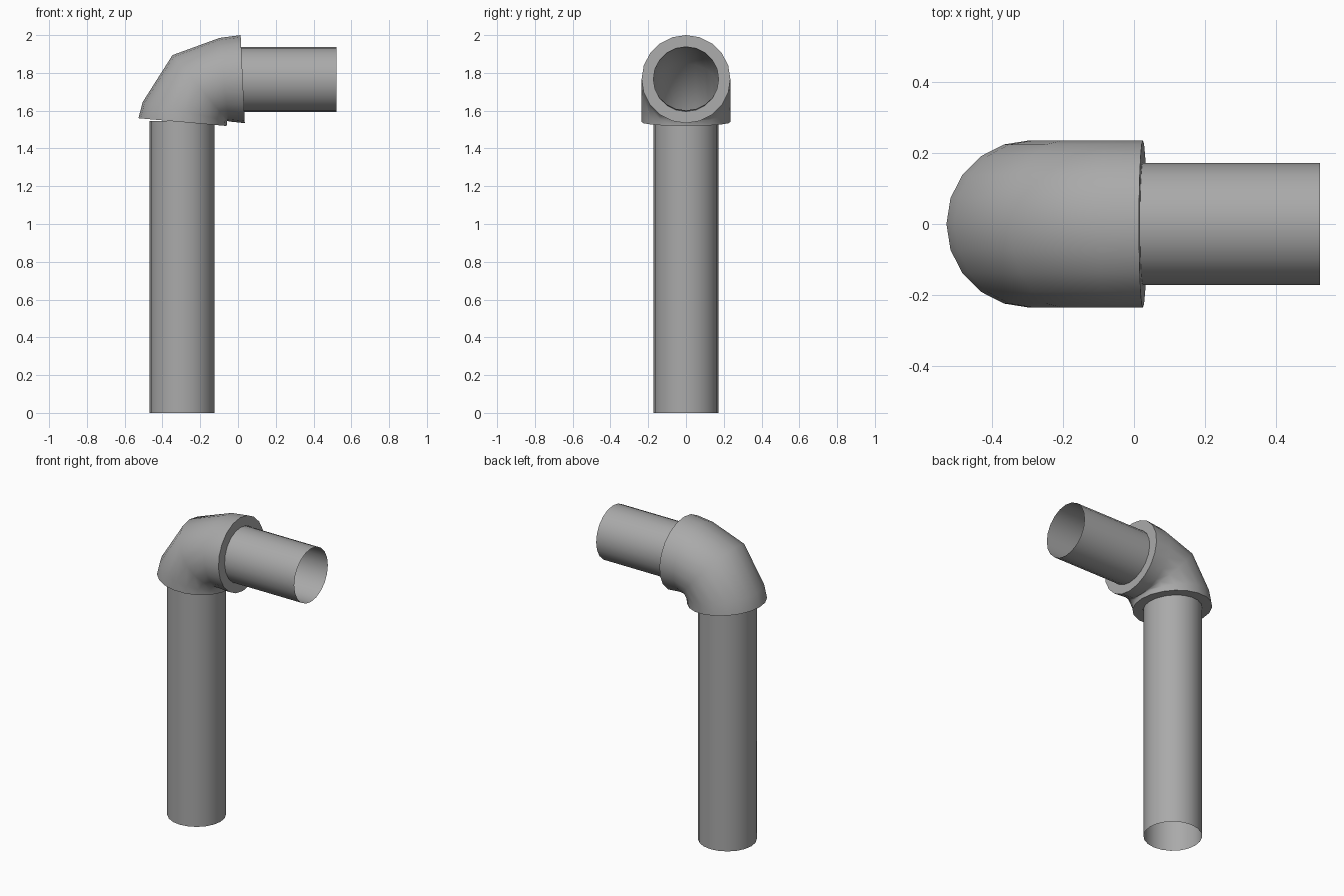
import bpy, bmesh
from math import cos, sin, pi, radians
from mathutils import Vector

SIDES = 20
WALL = 0.172          # pipe radius
SOCKET = 0.235        # elbow outer radius

cube = bpy.data.objects.get("Cube")
if cube:
    bpy.data.objects.remove(cube, do_unlink=True)

grey = bpy.data.materials.new("pipe_grey")
grey.use_nodes = True
colour = (0.4, 0.4, 0.4, 1)
grey.diffuse_color = colour
bsdf = next(n for n in grey.node_tree.nodes if n.type == 'BSDF_PRINCIPLED')
bsdf.inputs["Base Color"].default_value = colour


def ring(outer, inner, half_width, scale=1.0):
    """Ellipse between two (x, z) points, half_width deep along y."""
    a, b = Vector((outer[0], 0, outer[1])), Vector((inner[0], 0, inner[1]))
    centre, arm = (a + b) / 2, (a - b) / 2 * scale
    side = Vector((0, half_width * scale, 0))
    angles = [2 * pi * i / SIDES for i in range(SIDES)]
    return [centre + arm * cos(t) + side * sin(t) for t in angles]


def skin(name, rings, closed=False):
    """Bridge consecutive rings; closed joins the last back to the first."""
    bm = bmesh.new()
    loops = [[bm.verts.new(p) for p in r] for r in rings]
    pairs = list(zip(loops, loops[1:]))
    if closed:
        pairs.append((loops[-1], loops[0]))
    for low, high in pairs:
        for i in range(SIDES):
            j = (i + 1) % SIDES
            bm.faces.new((low[i], low[j], high[j], high[i]))
    bmesh.ops.recalc_face_normals(bm, faces=bm.faces)
    mesh = bpy.data.meshes.new(name)
    bm.to_mesh(mesh)
    bm.free()
    mesh.materials.append(grey)
    obj = bpy.data.objects.new(name, mesh)
    bpy.context.collection.objects.link(obj)
    bpy.ops.object.select_all(action='DESELECT')
    obj.select_set(True)
    bpy.context.view_layer.objects.active = obj
    bpy.ops.object.shade_smooth_by_angle(angle=radians(60))
    return obj


# Open upright pipe
px = -0.296
skin("upright_pipe", [ring((px - WALL, z), (px + WALL, z), WALL)
                      for z in (0, 1.545)])

# Open horizontal outlet pipe
pz = 1.765
skin("outlet_pipe", [ring((x, pz + WALL), (x, pz - WALL), WALL)
                     for x in (0.01, 0.522)])

# Elbow socket: outer bend, flat annular ends and inner bore
bend = [((-0.527, 1.56), (-0.06, 1.519)),
        ((-0.505, 1.645), (-0.058, 1.545)),
        ((-0.347, 1.894), (-0.055, 1.547)),
        ((-0.098, 1.985), (-0.05, 1.543)),
        ((0.014, 2.0), (0.036, 1.534))]
shell = [ring(o, i, SOCKET) for o, i in bend]
bore = [ring(o, i, SOCKET, 0.735) for o, i in bend]
skin("elbow_joint", shell + bore[::-1], closed=True)
